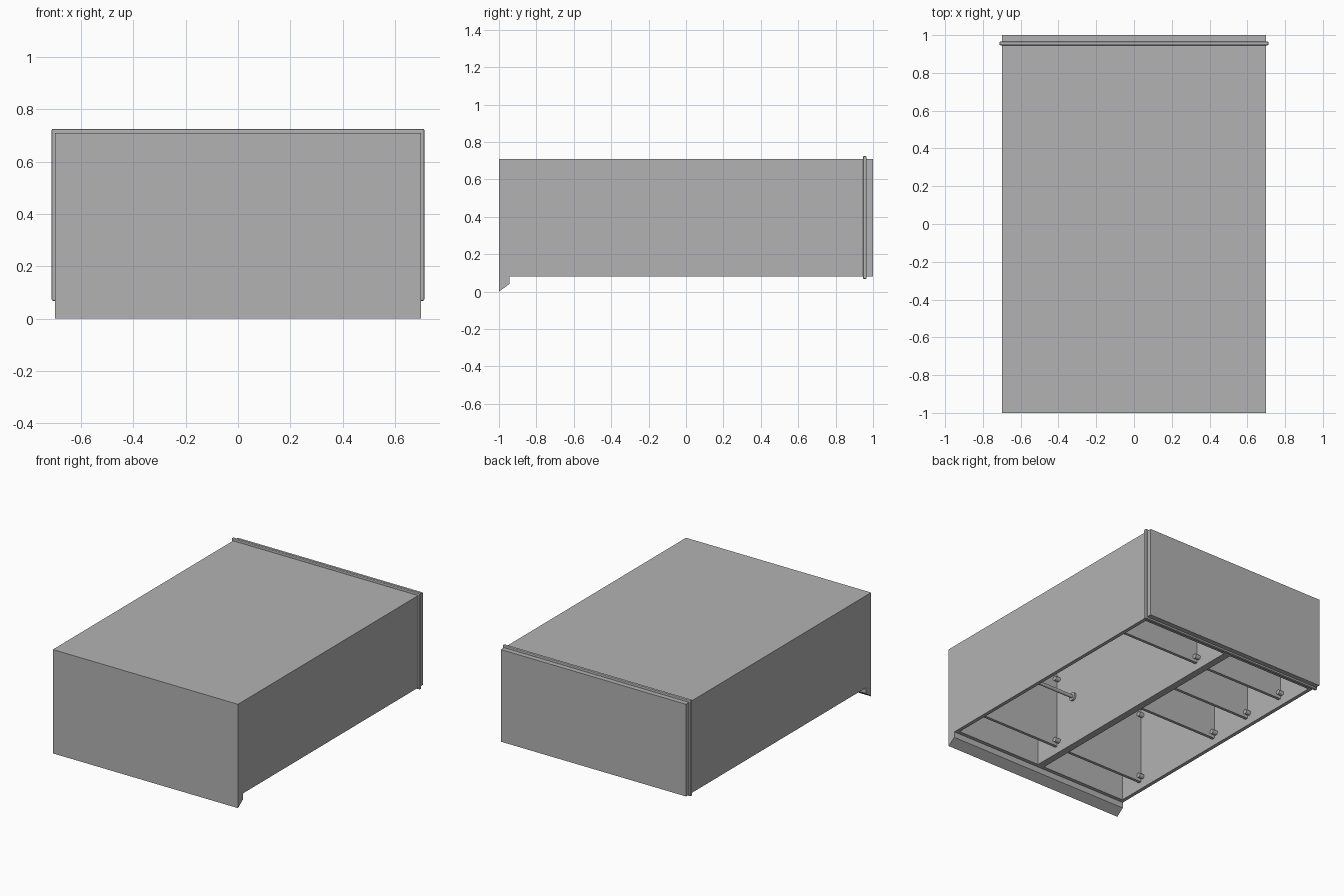
import bpy, bmesh, math
from mathutils import Vector, Matrix

cube = bpy.data.objects.get("Cube")
if cube:
    bpy.data.objects.remove(cube, do_unlink=True)

# One plain grey for the whole cabinet
grey = bpy.data.materials.new("plain_grey")
grey.use_nodes = True
colour = (0.45, 0.45, 0.45, 1)
grey.diffuse_color = colour
grey.node_tree.nodes["Principled BSDF"].inputs["Base Color"].default_value = colour

HALF_W, FRONT, BACK = 0.70, 0.08, 0.71   # cabinet lies on its open front
PANEL, SHELF = 0.025, 0.02
TOP_Y, BASE_Y = -0.945, 0.945            # carcass ends along y


def finish(name, bm):
    bmesh.ops.recalc_face_normals(bm, faces=bm.faces)
    mesh = bpy.data.meshes.new(name)
    bm.to_mesh(mesh)
    bm.free()
    obj = bpy.data.objects.new(name, mesh)
    mesh.materials.append(grey)
    bpy.context.collection.objects.link(obj)
    return obj


def box(name, x, y, z):
    """Box from three (low, high) ranges."""
    bm = bmesh.new()
    bmesh.ops.create_cube(bm, size=1)
    for v in bm.verts:
        v.co = Vector([r[0] if c < 0 else r[1] for c, r in zip(v.co, (x, y, z))])
    return finish(name, bm)


def rod(name, x0, x1, y, z, radius, sides=16):
    """Cylinder running along x."""
    bm = bmesh.new()
    bmesh.ops.create_cone(
        bm, cap_ends=True, segments=sides, radius1=radius, radius2=radius, depth=x1 - x0,
        matrix=Matrix.Translation(((x0 + x1) / 2, y, z)) @ Matrix.Rotation(math.pi / 2, 4, "Y"))
    for f in bm.faces:
        f.smooth = len(f.verts) == 4
    for e in bm.edges:
        e.smooth = all(len(f.verts) == 4 for f in e.link_faces)
    return finish(name, bm)


def extrude_x(name, profile):
    """Sweep a (y, z) profile across the cabinet width."""
    bm = bmesh.new()
    face = bm.faces.new([bm.verts.new((-HALF_W, y, z)) for y, z in profile])
    moved = bmesh.ops.extrude_face_region(bm, geom=[face])["geom"]
    bmesh.ops.translate(bm, vec=(2 * HALF_W, 0, 0),
                        verts=[g for g in moved if isinstance(g, bmesh.types.BMVert)])
    return finish(name, bm)


# Carcass panels
depth, length = (FRONT, BACK), (TOP_Y, BASE_Y)
box("back_panel", (-HALF_W, HALF_W), length, (BACK - 0.015, BACK))
box("left_side", (HALF_W - PANEL, HALF_W), length, depth)
box("right_side", (-HALF_W, PANEL - HALF_W), length, depth)
box("centre_divider", (-PANEL, PANEL), length, depth)
box("top_panel", (-HALF_W, HALF_W), (TOP_Y, TOP_Y + PANEL), depth)
box("bottom_panel", (-HALF_W, HALF_W), (BASE_Y - PANEL, BASE_Y), depth)
box("plinth", (-HALF_W, HALF_W), (BASE_Y, 1), depth)

# Cornice cap with a slanted lip overhanging the front
extrude_x("cornice", [(-1, BACK), (-1, 0), (TOP_Y, 0.04), (TOP_Y, BACK)])

# Raised trim band around the base
trim = box("base_trim", (-HALF_W - 0.012, HALF_W + 0.012), (0.946, 0.966), (0.068, 0.725))
bevel = trim.modifiers.new("soft_edge", "BEVEL")
bevel.width, bevel.segments = 0.006, 2


# Shelves with support pins under their ends
def shelf(name, x0, x1, y):
    box(name, (x0, x1), (y - SHELF, y), (FRONT + 0.05, BACK - 0.015))
    for end, side in ((x0, 1), (x1, -1)):
        for z in (FRONT + 0.08, BACK - 0.10):
            a, b = sorted((end, end + side * 0.035))
            rod(name + "_pin", a, b, y + 0.016, z, 0.016, 12)


bays = {"left": (PANEL, HALF_W - PANEL, (-0.73, 0.655)),
        "right": (PANEL - HALF_W, -PANEL, (-0.735, -0.01, 0.32, 0.645))}
for side, (x0, x1, heights) in bays.items():
    for i, y in enumerate(heights):
        shelf(f"{side}_shelf_{i + 1}", x0, x1, y)

# Hanging rail with round end sockets
x0, x1 = bays["left"][:2]
rail_y, rail_z = -0.57, 0.42
rod("hanging_rail", x0, x1, rail_y, rail_z, 0.012)
rod("rail_socket_inner", x0, x0 + 0.015, rail_y, rail_z, 0.028)
rod("rail_socket_outer", x1 - 0.015, x1, rail_y, rail_z, 0.028)
